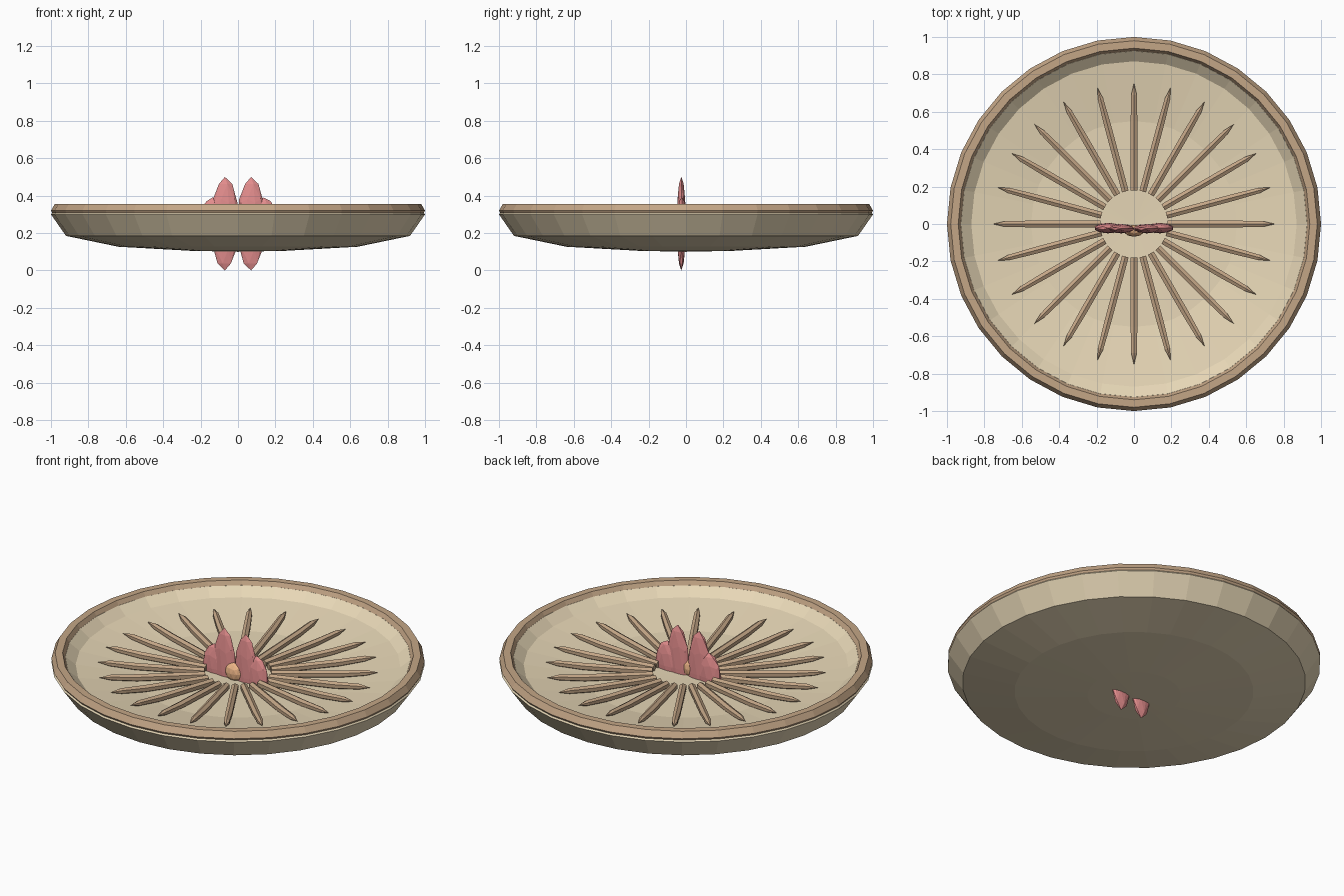
import bpy, bmesh, math
from mathutils import Matrix, Vector

if "Cube" in bpy.data.objects:
    bpy.data.objects.remove(bpy.data.objects["Cube"])

SIDES = 32


def material(name, rgb):
    m = bpy.data.materials.new(name)
    m.diffuse_color = (*rgb, 1)
    m.use_nodes = True
    m.node_tree.nodes["Principled BSDF"].inputs["Base Color"].default_value = m.diffuse_color
    return m


straw = material("straw", (0.80, 0.68, 0.47))
wood = material("brown_wood", (0.55, 0.38, 0.24))
red = material("petal_red", (0.78, 0.27, 0.27))
orange = material("bud_orange", (0.88, 0.48, 0.25))


def finish(name, bm, mat):
    bmesh.ops.recalc_face_normals(bm, faces=bm.faces)
    me = bpy.data.meshes.new(name)
    bm.to_mesh(me)
    bm.free()
    me.materials.append(mat)
    ob = bpy.data.objects.new(name, me)
    bpy.context.collection.objects.link(ob)
    return ob


def lathe(name, profile, mat, closed=False):
    bm = bmesh.new()
    vs = [bm.verts.new((r, 0, z)) for r, z in profile]
    pairs = list(zip(vs, vs[1:] + vs[:1])) if closed else list(zip(vs, vs[1:]))
    es = [bm.edges.new(p) for p in pairs]
    bmesh.ops.spin(bm, geom=vs + es, cent=(0, 0, 0), axis=(0, 0, 1),
                   angle=math.tau, steps=SIDES, use_duplicate=False)
    bmesh.ops.remove_doubles(bm, verts=bm.verts, dist=1e-4)
    return finish(name, bm, mat)


def ellipsoid(name, center, radii, mat):
    bm = bmesh.new()
    bmesh.ops.create_icosphere(bm, subdivisions=2, radius=1)
    bmesh.ops.scale(bm, vec=radii, verts=bm.verts)
    bmesh.ops.translate(bm, vec=center, verts=bm.verts)
    return finish(name, bm, mat)


# shallow dish: underside, wall, then inner floor
lathe("dish", [(0, 0.10), (0.25, 0.105), (0.64, 0.127), (0.92, 0.185), (1.0, 0.30),
               (0.98, 0.325), (0.925, 0.33), (0.87, 0.285), (0.55, 0.235), (0, 0.222)], straw)

# six-sided rolled rim
lathe("rim", [(0.96 + 0.04 * math.cos(i * math.tau / 6),
               0.32 + 0.04 * math.sin(i * math.tau / 6)) for i in range(6)], wood, closed=True)

# radiating ribs with pointed outer ends
bm = bmesh.new()
stations = [(0.18, 0.021, 0.245), (0.55, 0.021, 0.259), (0.69, 0.017, 0.272)]
for k in range(24):
    turn = Matrix.Rotation(k * math.tau / 24, 3, 'Z')
    rings = [[bm.verts.new(turn @ Vector((r, w * math.cos(a), z + w * math.sin(a))))
              for a in (math.radians(30 + 60 * j) for j in range(6))]
             for r, w, z in stations]
    tip = bm.verts.new(turn @ Vector((0.755, 0, 0.276)))
    bm.faces.new(rings[0])
    for a, b in zip(rings, rings[1:]):
        for j in range(6):
            n = (j + 1) % 6
            bm.faces.new((a[j], a[n], b[n], b[j]))
    for j in range(6):
        bm.faces.new((rings[-1][j], rings[-1][(j + 1) % 6], tip))
finish("ribs", bm, wood)

# flower standing in the middle
for side, s in (("left", -1), ("right", 1)):
    ellipsoid(f"tall_petal_{side}", (s * 0.07, -0.025, 0.25), (0.075, 0.025, 0.25), red)
    ellipsoid(f"short_petal_{side}", (s * 0.137, -0.022, 0.25), (0.076, 0.028, 0.14), red)
ellipsoid("flower_bud", (0, -0.036, 0.262), (0.055, 0.032, 0.055), orange)
